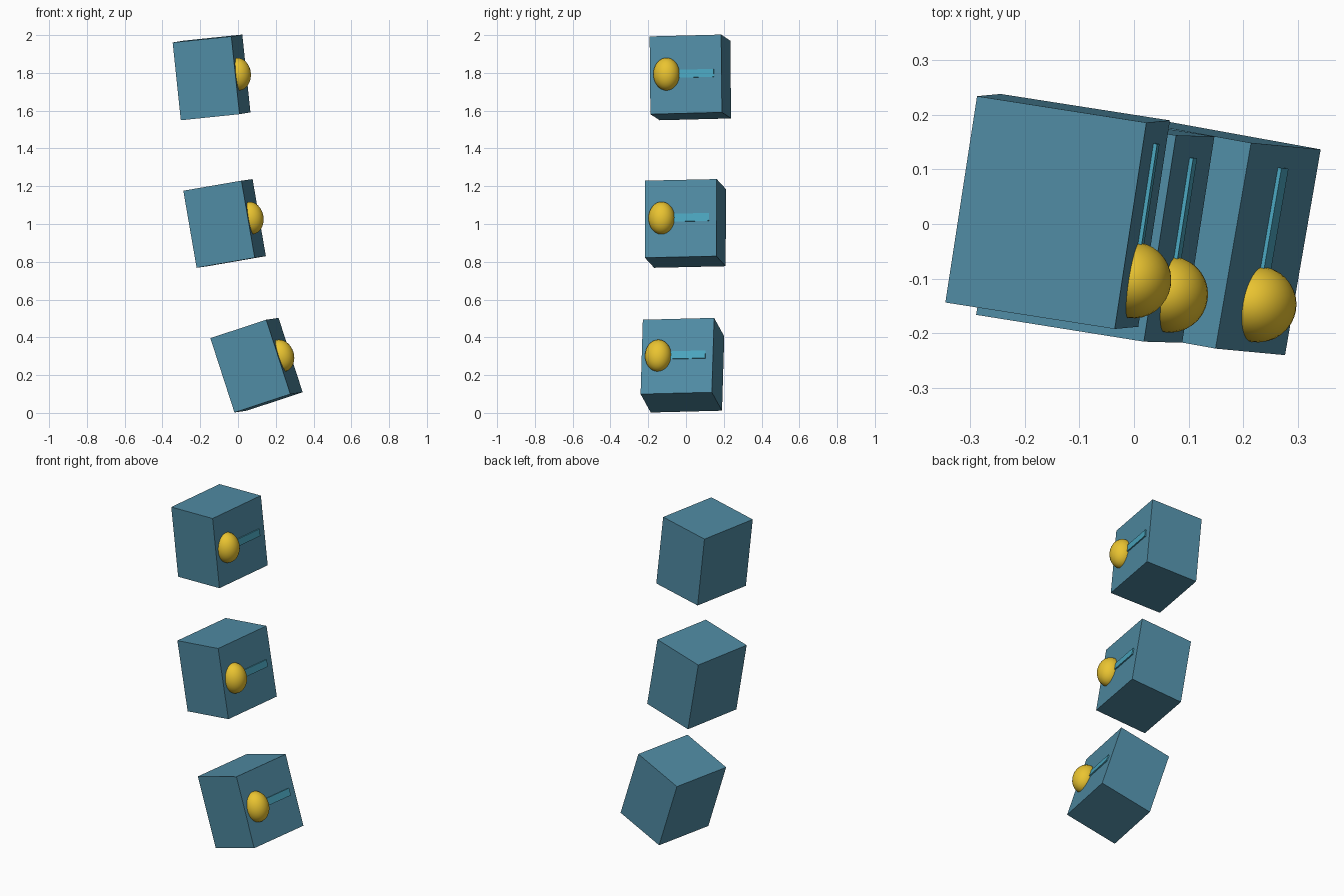
import bpy
from mathutils import Matrix, Vector

if "Cube" in bpy.data.objects:
    bpy.data.objects.remove(bpy.data.objects["Cube"])


def material(name, rgb):
    m = bpy.data.materials.new(name)
    m.diffuse_color = (*rgb, 1)
    m.use_nodes = True
    m.node_tree.nodes["Principled BSDF"].inputs["Base Color"].default_value = m.diffuse_color
    return m


BLUE = material("slate_blue", (0.08, 0.26, 0.37))
TEAL = material("bright_teal", (0.07, 0.38, 0.52))
YELLOW = material("yellow", (0.82, 0.55, 0.03))
SIZE = Vector((0.316, 0.383, 0.414))


def block(name, loc, size, frame, mat):
    bpy.ops.mesh.primitive_cube_add(size=1)
    ob = bpy.context.object
    ob.name = name
    ob.data.materials.append(mat)
    ob.matrix_world = frame @ Matrix.Translation(loc) @ Matrix.Diagonal((*size, 1))
    return ob


def lamp_unit(prefix, centre, depth_dir, up_dir):
    # Local frame: x points out of the front panel, z up the tilted box
    w = Vector(up_dir).normalized()
    v = Vector(depth_dir)
    v = (v - w * v.dot(w)).normalized()
    u = v.cross(w)
    frame = Matrix.Translation(centre) @ Matrix((u, v, w)).transposed().to_4x4()
    face = SIZE.x / 2

    # Tilted box
    block(prefix + "_box", (0, 0, 0), SIZE, frame, BLUE)

    # Thin strip on the side panel, running out from under the knob
    block(prefix + "_strip", (face, 0.026, 0.004), (0.014, 0.25, 0.042), frame, TEAL)

    # Half-sunk oval knob
    bpy.ops.mesh.primitive_uv_sphere_add(segments=32, ring_count=16, radius=1)
    knob = bpy.context.object
    knob.name = prefix + "_knob"
    knob.data.materials.append(YELLOW)
    bpy.ops.object.shade_smooth()
    knob.matrix_world = (frame @ Matrix.Translation((face, -0.103, 0.004))
                         @ Matrix.Diagonal((0.069, 0.07, 0.087, 1)))


# Three stacked units, leaning more towards the bottom
lamp_unit("bottom", (0.098, -0.019, 0.2525), (0.065, 0.376, 0.010), (-0.128, 0.012, 0.395))
lamp_unit("middle", (-0.071, -0.003, 1.003), (0.059, 0.379, 0.009), (-0.070, 0.002, 0.406))
lamp_unit("top", (-0.140, 0.023, 1.776), (0.058, 0.378, 0.010), (-0.043, -0.004, 0.410))
